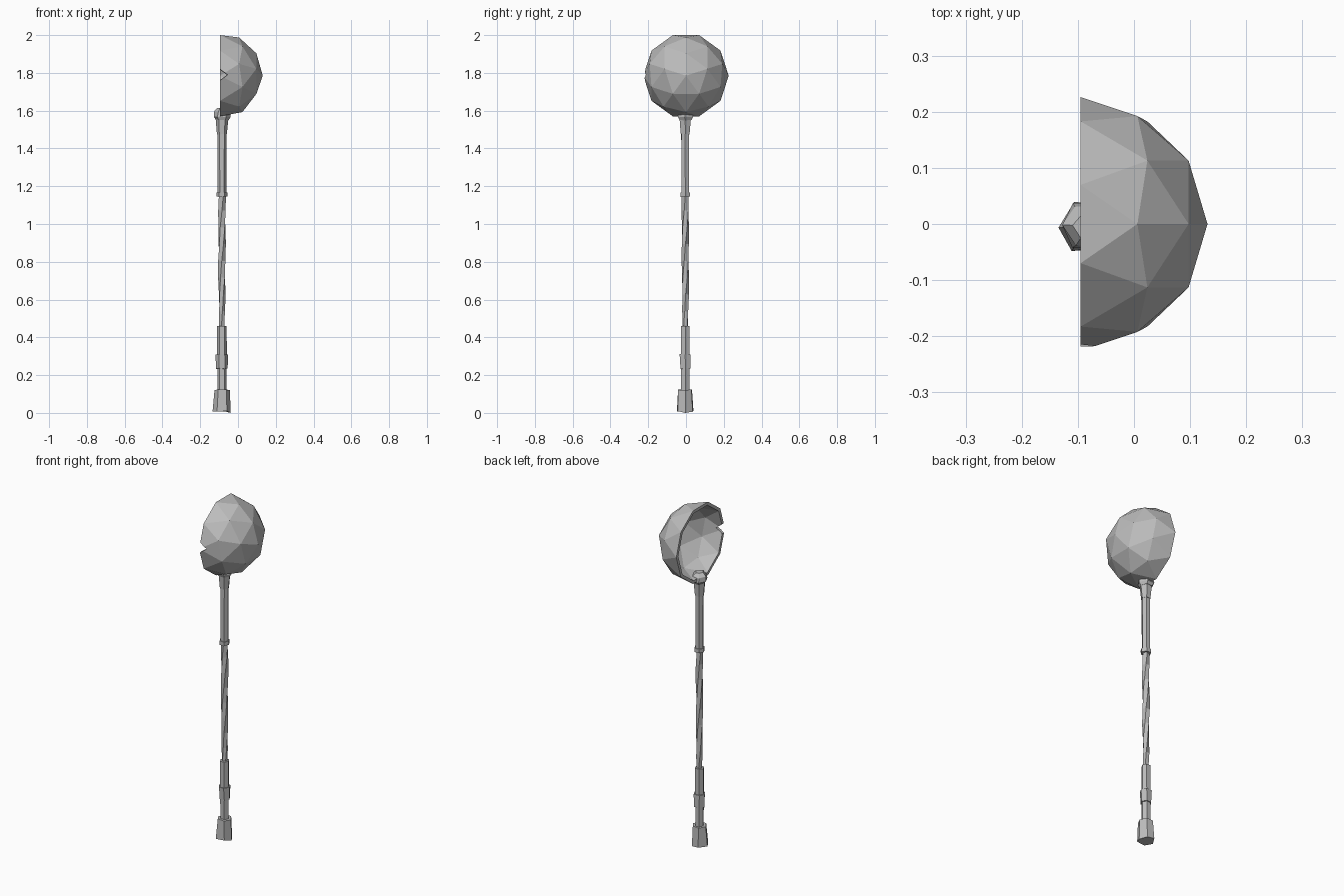
import bpy, bmesh, math, random
from mathutils import Vector

random.seed(4)
if "Cube" in bpy.data.objects:
    bpy.data.objects.remove(bpy.data.objects["Cube"])

grey = bpy.data.materials.new("stone_grey")
grey.use_nodes = True
colour = (0.5, 0.5, 0.5, 1)
grey.diffuse_color = colour
grey.node_tree.nodes["Principled BSDF"].inputs["Base Color"].default_value = colour

AXIS = Vector((-0.085, -0.004, 0))      # centre line of the handle


def add_object(name, bm):
    bmesh.ops.recalc_face_normals(bm, faces=bm.faces[:])
    mesh = bpy.data.meshes.new(name)
    bm.to_mesh(mesh)
    bm.free()
    mesh.materials.append(grey)
    obj = bpy.data.objects.new(name, mesh)
    bpy.context.collection.objects.link(obj)
    return obj


def turned(name, profile, sides=6, twist=0.0, jitter=0.0):
    """Low-poly lathe: profile holds (radius, height) pairs."""
    bm = bmesh.new()
    rings = []
    for i, (r, z) in enumerate(profile):
        ring = []
        for k in range(sides):
            a = math.pi + math.tau * k / sides + twist * i
            p = AXIS + Vector((r * math.cos(a), r * math.sin(a), z))
            p += Vector([random.uniform(-jitter, jitter) for _ in range(3)])
            ring.append(bm.verts.new(p))
        rings.append(ring)
    for low, high in zip(rings, rings[1:]):
        for k in range(sides):
            n = (k + 1) % sides
            bm.faces.new((low[k], low[n], high[n], high[k]))
    bm.faces.new(rings[0][::-1])
    bm.faces.new(rings[-1])
    return add_object(name, bm)


# Handle, from the foot upwards
pommel = turned("pommel", [(0.048, 0.008), (0.041, 0.122)], jitter=0.003)
pommel.data.vertices[3].co.z = 0
turned("lower_grip", [(0.025, 0.11), (0.025, 0.25)], jitter=0.001)
turned("grip_collar", [(0.031, 0.235), (0.033, 0.31)], jitter=0.002)
turned("upper_grip", [(0.026, 0.29), (0.026, 0.46)], jitter=0.001)
rings = 8
turned("twisted_shaft",
       [(0.016 + 0.004 * min(1, 3 * i / rings), 0.45 + 0.71 * i / rings)
        for i in range(rings + 1)], sides=5, twist=0.4, jitter=0.0015)
turned("shaft_ring", [(0.029, 1.145), (0.029, 1.167)], jitter=0.001)
turned("upper_shaft", [(0.023, 1.16), (0.024, 1.49)], jitter=0.001)
turned("flared_neck", [(0.026, 1.475), (0.034, 1.56)], jitter=0.001)
turned("head_socket", [(0.034, 1.55), (0.045, 1.565), (0.042, 1.592), (0.022, 1.612)],
       jitter=0.003)

# Half-sphere head, with one pole turned to +x
RADIUS, CENTRE = 0.226, Vector((-0.095, 0, 1.785))
bm = bmesh.new()
bmesh.ops.create_icosphere(bm, subdivisions=2, radius=RADIUS)
for v in bm.verts:
    v.co = Vector((v.co.z, -v.co.y, v.co.x))
bmesh.ops.delete(bm, geom=[v for v in bm.verts if v.co.x < -0.01], context='VERTS')

# Small chip broken out of the rim: a wedge between two planes is removed
tip = Vector((0.04, 0, 0.005))
normals = [Vector((0.03, 0, 0.04)), Vector((0.03, 0, -0.04))]
for normal in normals:
    near = [f for f in bm.faces if f.calc_center_median().y < -0.17]
    parts = {g for f in near for g in [f, *f.edges, *f.verts]}
    bmesh.ops.bisect_plane(bm, geom=list(parts), plane_co=tip, plane_no=normal)
chip = [f for f in bm.faces if f.calc_center_median().y < -0.17
        and all((f.calc_center_median() - tip).dot(n) < 0 for n in normals)]
bmesh.ops.delete(bm, geom=chip, context='FACES')

# Inner shell, joined to the outer one along the rim
outer = bm.faces[:]
rim = [e for e in bm.edges if e.is_boundary]
inner = {v: bm.verts.new(v.co * 0.92) for v in bm.verts[:]}
for f in outer:
    bm.faces.new([inner[v] for v in reversed(f.verts)])
for e in rim:
    a, b = e.verts
    bm.faces.new((a, b, inner[b], inner[a]))
bmesh.ops.translate(bm, vec=CENTRE, verts=bm.verts[:])
add_object("hollow_head", bm)
